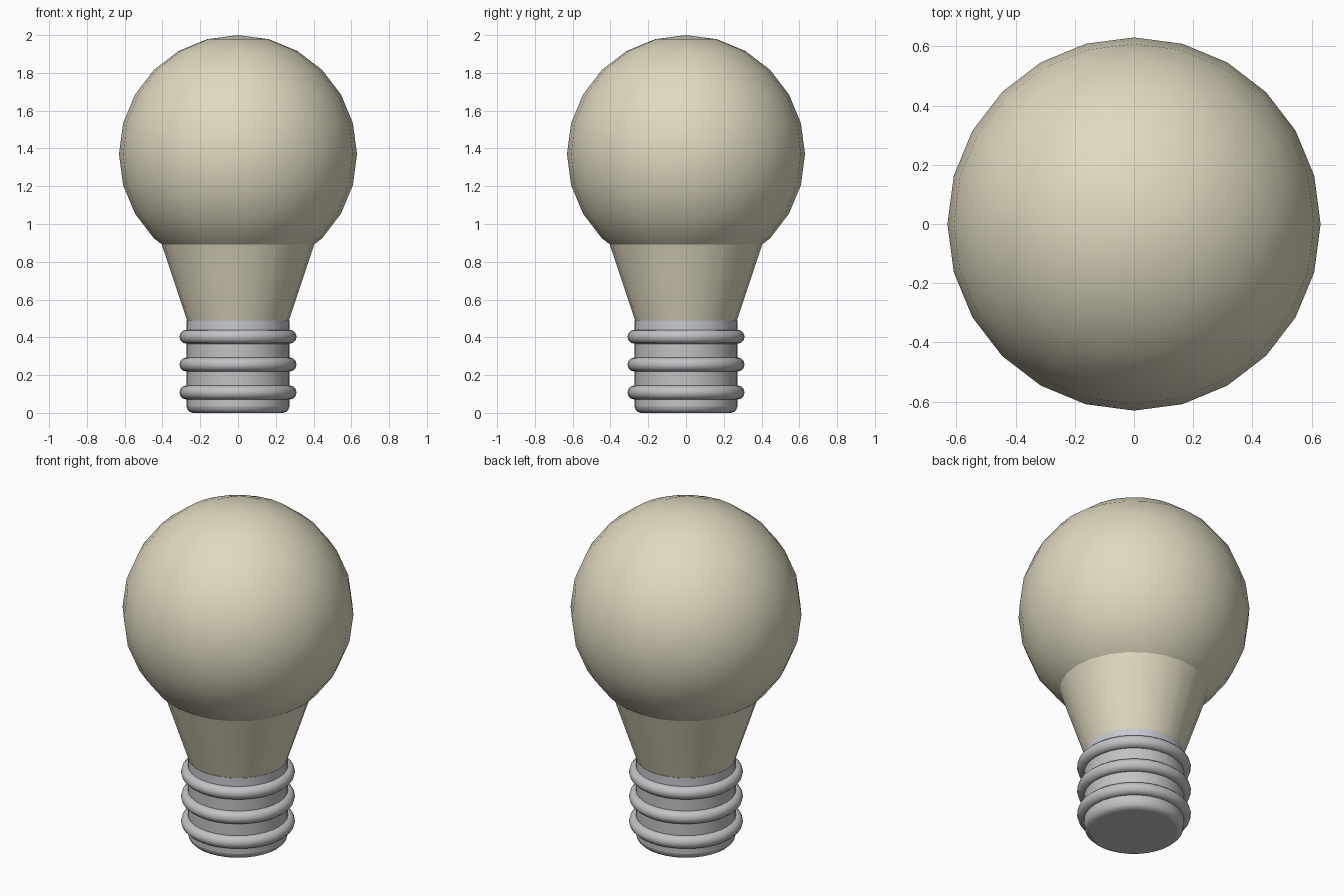
import bpy, math

if "Cube" in bpy.data.objects:
    bpy.data.objects.remove(bpy.data.objects["Cube"])


def material(name, rgb):
    m = bpy.data.materials.new(name)
    m.diffuse_color = (*rgb, 1)
    m.use_nodes = True
    m.node_tree.nodes["Principled BSDF"].inputs["Base Color"].default_value = m.diffuse_color
    return m


def finish(name, mat, angle=40):
    o = bpy.context.object
    o.name = name
    o.data.materials.append(mat)
    bpy.ops.object.shade_smooth_by_angle(angle=math.radians(angle))
    return o


glass = material("warm cream glass", (0.75, 0.70, 0.53))
metal = material("grey metal", (0.53, 0.54, 0.55))
collar_grey = material("pale blue grey", (0.56, 0.58, 0.62))

# Round glass globe
bpy.ops.mesh.primitive_uv_sphere_add(segments=24, ring_count=12, radius=0.63, location=(0, 0, 1.37))
finish("glass_globe", glass)

# Flared glass neck, running up into the globe
bpy.ops.mesh.primitive_cone_add(vertices=24, radius1=0.27, radius2=0.423, depth=0.46, location=(0, 0, 0.72))
finish("glass_neck", glass)

# Screw base with a rounded lower rim
bpy.ops.mesh.primitive_cylinder_add(vertices=32, radius=0.272, depth=0.45, location=(0, 0, 0.225))
base = finish("screw_base", metal)
bevel = base.modifiers.new("rim", 'BEVEL')
bevel.width = 0.035
bevel.segments = 3
bevel.limit_method = 'ANGLE'
bevel.angle_limit = math.radians(40)

# Collar under the neck
bpy.ops.mesh.primitive_cylinder_add(vertices=32, radius=0.272, depth=0.09, location=(0, 0, 0.445))
finish("collar", collar_grey)

# Screw thread rings
for i, z in enumerate((0.108, 0.256, 0.403)):
    bpy.ops.mesh.primitive_torus_add(major_radius=0.273, minor_radius=0.037, major_segments=32,
                                     minor_segments=12, location=(0, 0, z))
    finish(f"thread_ring_{i + 1}", metal, 60)
